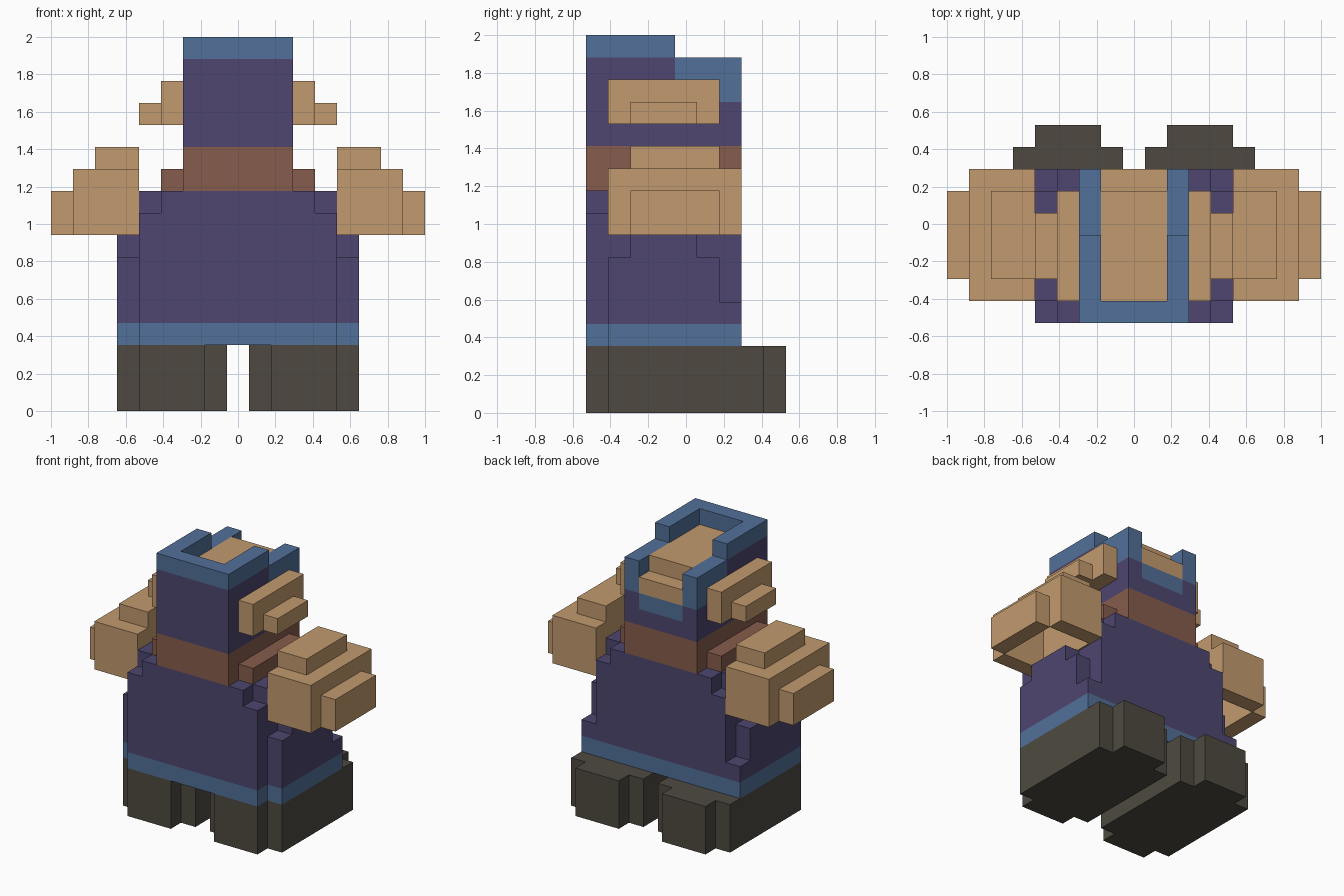
import bpy, bmesh
from mathutils import Vector

if "Cube" in bpy.data.objects:
    bpy.data.objects.remove(bpy.data.objects["Cube"], do_unlink=True)

U = 2 / 17  # size of one block


def material(name, rgb):
    lin = [(c / 255 / 12.92) if c < 11 else ((c / 255 + 0.055) / 1.055) ** 2.4 for c in rgb]
    m = bpy.data.materials.new(name)
    m.use_nodes = True
    m.diffuse_color = (*lin, 1)
    m.node_tree.nodes["Principled BSDF"].inputs["Base Color"].default_value = (*lin, 1)
    return m


tan = material("tan", (194, 154, 110))
purple = material("purple", (78, 70, 112))
blue = material("blue", (82, 112, 153))
brown = material("brown", (134, 92, 76))
dark = material("dark_grey", (78, 74, 65))


def part(name, mat, boxes, side=1):
    """Boxes as (x range, y range, z range) in blocks; side -1 mirrors across x."""
    bm = bmesh.new()
    for ranges in boxes:
        lo = Vector([r[0] for r in ranges])
        hi = Vector([r[1] for r in ranges])
        mid, size = (lo + hi) / 2, hi - lo
        mid.x *= side
        for v in bmesh.ops.create_cube(bm, size=1)["verts"]:
            v.co = Vector([(mid[i] + v.co[i] * size[i]) * U for i in range(3)])
    mesh = bpy.data.meshes.new(name)
    bm.to_mesh(mesh)
    bm.free()
    mesh.materials.append(mat)
    bpy.context.collection.objects.link(bpy.data.objects.new(name, mesh))


def wide(x):
    return (-x, x)


depth = (-4.5, 2.5)

# Robe: hem, body and stepped shoulders
part("hem", blue, [(wide(4.5), depth, (3, 4)), (wide(5.5), (-3.5, 2.5), (3, 4))])
part("robe", purple, [
    (wide(4.5), depth, (4, 9)),
    (wide(3.5), depth, (9, 10)),
    (wide(4.5), (-3.5, 1.5), (9, 10))])

# Collar
part("collar", brown, [(wide(2.5), depth, (10, 12)), (wide(3.5), (-3.5, 1.5), (10, 11))])

# Head inside the hood
part("head", tan, [
    (wide(1.5), (-3.5, 1.5), (12, 16)),
    (wide(1.5), (1.5, 2.5), (14, 15))])

# Hood panel, chin and their trim
wall, rear = (-4.5, -3.5), (1.5, 2.5)
part("hood_panel", purple, [(wide(2.5), wall, (12, 16))])
part("hood_panel_trim", blue, [(wide(2.5), wall, (16, 17))])
part("hood_chin", purple, [(wide(1.5), rear, (12, 13))])
part("hood_chin_trim", blue, [(wide(1.5), rear, (13, 14))])

for label, s in (("left", 1), ("right", -1)):
    # Boots with notched corners
    part(label + "_boot", dark, [
        ((1.5, 4.5), (-4.5, 4.5), (0, 3)),
        ((0.5, 5.5), (-3.5, 3.5), (0, 3))], s)

    # Tapered side of the robe
    flank = (4.5, 5.5)
    part(label + "_robe_side", purple, [
        (flank, (-3.5, 2.5), (4, 5)),
        (flank, (-3.5, 1.5), (5, 7)),
        (flank, (-2.5, 0.5), (7, 8))], s)

    # Shoulder guard, a stepped shell open at the bottom
    inner = (-2.5, 1.5)
    part(label + "_shoulder_guard", tan, [
        ((4.5, 7.5), (-3.5, -2.5), (8, 11)),
        ((4.5, 7.5), (1.5, 2.5), (8, 11)),
        ((4.5, 4.6), inner, (8, 11)),
        ((6.5, 7.5), inner, (10, 11)),
        ((7.5, 8.5), inner, (8, 10)),
        ((4.5, 6.5), inner, (11, 12))], s)

    # Ear
    part(label + "_ear", tan, [
        ((2.5, 3.5), (-3.5, 1.5), (13, 15)),
        ((3.5, 4.5), (-2.5, 0.5), (13, 14))], s)

    # Hood side and its stepped trim
    cheek = (1.5, 2.5)
    front, middle = (-3.5, -0.5), (-0.5, 1.5)
    part(label + "_hood_side", purple, [
        (cheek, front, (12, 16)),
        (cheek, middle, (12, 15)),
        (cheek, rear, (12, 14))], s)
    part(label + "_hood_trim", blue, [
        (cheek, front, (16, 17)),
        (cheek, middle, (15, 16)),
        (cheek, rear, (14, 16))], s)
